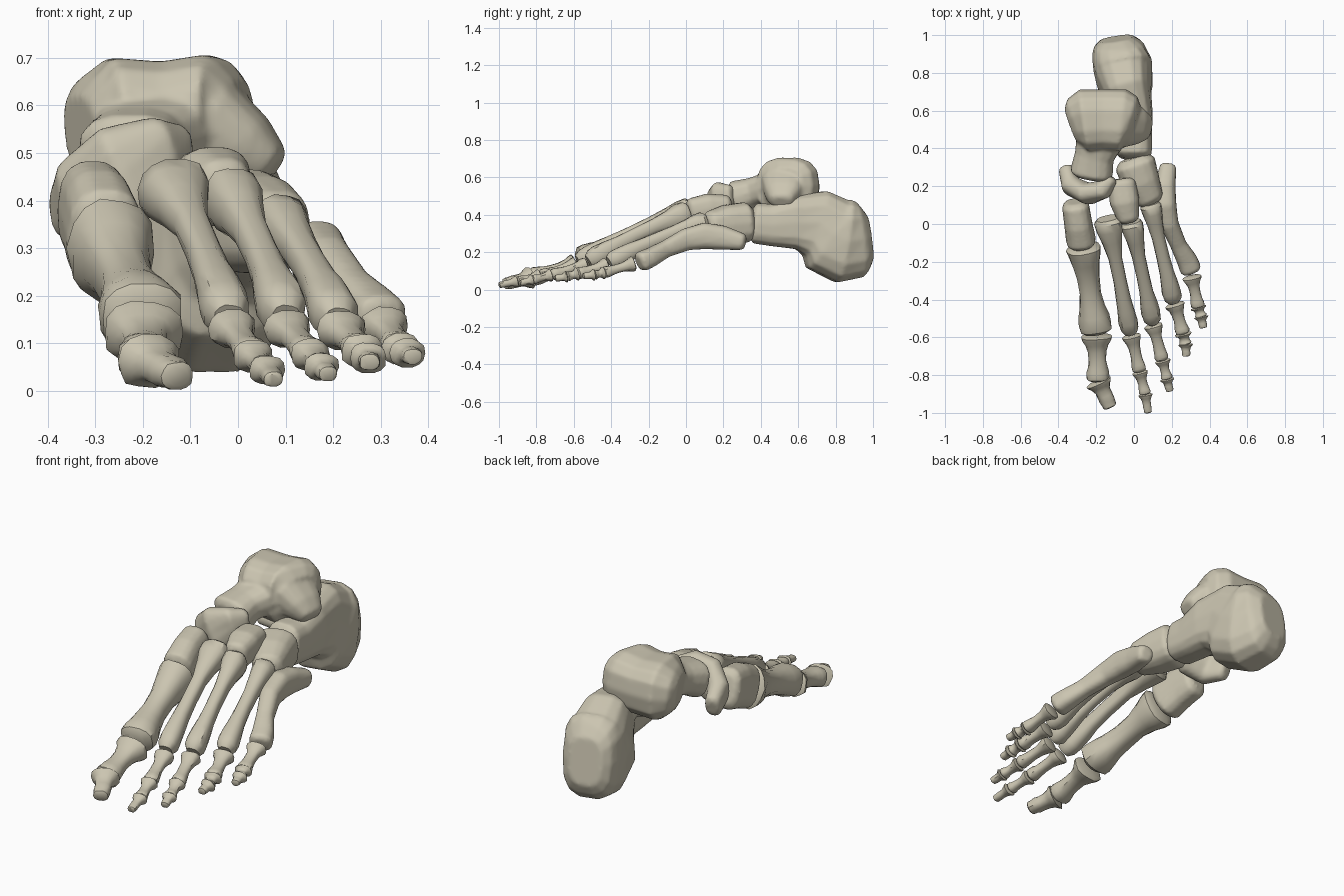
import bpy
import bmesh
import math
import random
from mathutils import Vector

random.seed(4)
default_cube = bpy.data.objects.get("Cube")
if default_cube:
    bpy.data.objects.remove(default_cube)

RING_SIDES = 14
UP = Vector((0, 0, 1))

bone_material = bpy.data.materials.new("ivory_bone")
bone_material.use_nodes = True
bone_colour = (0.6, 0.56, 0.44, 1)
bone_material.diffuse_color = bone_colour
shader = bone_material.node_tree.nodes["Principled BSDF"]
shader.inputs["Base Color"].default_value = bone_colour
shader.inputs["Roughness"].default_value = 0.8


def section(x, y, z, width, height):
    """Centre, half width and half height of one cross-section."""
    return Vector((x, y, z)), width, height


def rounded_ends(sections, depth):
    """Add a smaller cross-section beyond each end."""
    def cap(end, neighbour):
        outward = (end[0] - neighbour[0]).normalized()
        reach = depth * min(end[1], end[2])
        return end[0] + outward * reach, end[1] * 0.7, end[2] * 0.7
    first = cap(sections[0], sections[1])
    last = cap(sections[-1], sections[-2])
    return [first] + sections + [last]


def add_loft(mesh, sections, squareness, roughness=0.0):
    """Skin a row of superellipse rings laid square to the path."""
    rings = []
    count = len(sections)
    for index, (centre, width, height) in enumerate(sections):
        before = sections[max(index - 1, 0)][0]
        after = sections[min(index + 1, count - 1)][0]
        tangent = (after - before).normalized()
        side = tangent.cross(UP).normalized()
        lift = side.cross(tangent)
        ring = []
        for step in range(RING_SIDES):
            angle = math.tau * step / RING_SIDES
            c, s = math.cos(angle), math.sin(angle)
            wobble = 1 + random.uniform(-roughness, roughness)
            across = math.copysign(abs(c) ** squareness, c) * width * wobble
            above = math.copysign(abs(s) ** squareness, s) * height * wobble
            ring.append(mesh.verts.new(centre + side * across + lift * above))
        rings.append(ring)
    for ring, following in zip(rings, rings[1:]):
        for i in range(RING_SIDES):
            j = (i + 1) % RING_SIDES
            mesh.faces.new((ring[i], ring[j], following[j], following[i]))
    mesh.faces.new(rings[0])
    mesh.faces.new(rings[-1])


def finish(name, mesh, fuse=False):
    """Turn the mesh into an object; fuse melts its parts together."""
    bmesh.ops.recalc_face_normals(mesh, faces=mesh.faces[:])
    data = bpy.data.meshes.new(name)
    mesh.to_mesh(data)
    mesh.free()
    data.materials.append(bone_material)
    bone = bpy.data.objects.new(name, data)
    bpy.context.collection.objects.link(bone)
    bpy.ops.object.select_all(action="DESELECT")
    bone.select_set(True)
    bpy.context.view_layer.objects.active = bone
    if fuse:
        remesh = bone.modifiers.new("melt", "REMESH")
        remesh.mode = "VOXEL"
        remesh.voxel_size = 0.01
        remesh.use_smooth_shade = True
        smooth = bone.modifiers.new("soften", "SMOOTH")
        smooth.factor = 0.5
        smooth.iterations = 6
    else:
        bpy.ops.object.shade_smooth_by_angle(angle=math.radians(38))


def tarsal(name, *lofts, depth=0.3, squareness=0.75):
    """A chunky bone made of one or more melted lofts."""
    mesh = bmesh.new()
    for rows in lofts:
        sections = [section(*row) for row in rows]
        add_loft(mesh, rounded_ends(sections, depth), squareness)
    finish(name, mesh, fuse=True)


# Share of base, waist and head size along a long bone
LONG_PROFILE = [
    (0, 0.78, 0, 0), (0.03, 1, 0, 0), (0.1, 0.95, 0, 0), (0.2, 0.45, 0.55, 0),
    (0.35, 0, 1.05, 0), (0.55, 0, 1, 0), (0.7, 0, 0.85, 0.18),
    (0.8, 0, 0.3, 0.7), (0.9, 0, 0, 1), (0.96, 0, 0, 0.95), (1, 0, 0, 0.65),
]


def long_bone(name, start, end, base, waist, head, bow=0.0):
    """A shaft with flared ends; each size is (half width, half height)."""
    start, end = Vector(start), Vector(end)
    base, waist, head = Vector(base), Vector(waist), Vector(head)
    sections = []
    for t, in_base, in_waist, in_head in LONG_PROFILE:
        centre = start.lerp(end, t) + UP * (bow * 4 * t * (1 - t))
        size = base * in_base + waist * in_waist + head * in_head
        sections.append((centre, size.x, size.y))
    mesh = bmesh.new()
    add_loft(mesh, sections, 0.82, 0.05)
    finish(name, mesh)


# Heel bone with its inner shelf
tarsal(
    "heel_bone",
    [(0, 0.37, 0.355, 0.095, 0.11), (0, 0.46, 0.345, 0.095, 0.115),
     (0, 0.58, 0.36, 0.1, 0.145), (-0.03, 0.69, 0.355, 0.125, 0.185),
     (-0.05, 0.76, 0.295, 0.15, 0.215), (-0.06, 0.84, 0.26, 0.158, 0.228),
     (-0.085, 0.92, 0.268, 0.142, 0.205), (-0.09, 0.95, 0.272, 0.128, 0.175)],
    [(0, 0.54, 0.4, 0.1, 0.06), (-0.2, 0.5, 0.42, 0.08, 0.04)],
    depth=0.25, squareness=0.7,
)

# Ankle bone: pulley, neck with head, outer process
tarsal(
    "ankle_bone",
    [(-0.305, 0.53, 0.545, 0.14, 0.115), (-0.265, 0.545, 0.55, 0.17, 0.153),
     (-0.16, 0.55, 0.55, 0.165, 0.145), (-0.06, 0.545, 0.555, 0.17, 0.155),
     (-0.03, 0.535, 0.555, 0.15, 0.14)],
    [(-0.17, 0.48, 0.55, 0.14, 0.09), (-0.21, 0.36, 0.52, 0.105, 0.08),
     (-0.225, 0.27, 0.49, 0.115, 0.095)],
    [(-0.06, 0.53, 0.56, 0.13, 0.1), (0.02, 0.52, 0.51, 0.1, 0.075),
     (0.07, 0.51, 0.475, 0.065, 0.045)],
    depth=0.25,
)

# Boat-shaped bone wrapping the ankle head
tarsal(
    "boat_bone",
    [(-0.36, 0.29, 0.375, 0.04, 0.06), (-0.33, 0.2, 0.405, 0.055, 0.09),
     (-0.24, 0.16, 0.455, 0.058, 0.11), (-0.16, 0.185, 0.495, 0.052, 0.085),
     (-0.12, 0.24, 0.5, 0.035, 0.06)],
)

# Wedge bones and cube bone
tarsal("inner_wedge_bone",
       [(-0.31, 0.1, 0.385, 0.072, 0.105), (-0.295, 0, 0.36, 0.075, 0.112),
        (-0.28, -0.09, 0.32, 0.08, 0.112)])
tarsal("outer_wedge_bone",
       [(-0.065, 0.22, 0.44, 0.075, 0.068), (-0.05, 0.12, 0.435, 0.08, 0.08),
        (-0.03, 0.03, 0.415, 0.06, 0.075)])
tarsal("cube_bone",
       [(0.005, 0.32, 0.36, 0.11, 0.11), (0.04, 0.22, 0.35, 0.1, 0.105),
        (0.085, 0.13, 0.335, 0.075, 0.085)])

# Midfoot bones: start, end, base, waist, head, bow
midfoot = {
    "first": ((-0.27, -0.115, 0.305), (-0.2, -0.575, 0.148),
              (0.09, 0.11), (0.058, 0.062), (0.09, 0.08)),
    "second": ((-0.14, 0.03, 0.43), (-0.02, -0.575, 0.15),
               (0.075, 0.068), (0.035, 0.038), (0.05, 0.055), 0.02),
    "third": ((-0.015, 0.015, 0.41), (0.1, -0.52, 0.15),
              (0.06, 0.07), (0.034, 0.038), (0.05, 0.055), 0.02),
    "fourth": ((0.085, 0.11, 0.355), (0.21, -0.41, 0.145),
               (0.055, 0.065), (0.034, 0.038), (0.05, 0.052), 0.02),
}
for place, shape in midfoot.items():
    long_bone(place + "_midfoot_bone", *shape)

# Outermost midfoot bone, with a spur sweeping back past the cube bone
tarsal("fifth_midfoot_bone",
       [(0.18, 0.305, 0.255, 0.045, 0.045), (0.165, 0.2, 0.277, 0.055, 0.065),
        (0.167, 0.1, 0.288, 0.058, 0.072), (0.187, 0, 0.268, 0.05, 0.06),
        (0.235, -0.11, 0.217, 0.044, 0.046), (0.28, -0.19, 0.172, 0.055, 0.052),
        (0.3, -0.24, 0.15, 0.058, 0.055)])

# Toes: thickness followed by the joints from knuckle to tip
toes = {
    "first": (0.082, (-0.2, -0.585, 0.125), (-0.19, -0.83, 0.065),
              (-0.125, -0.97, 0.03)),
    "second": (0.05, (-0.015, -0.585, 0.135), (0.03, -0.78, 0.075),
               (0.06, -0.9, 0.045), (0.075, -1, 0.024)),
    "third": (0.049, (0.1, -0.53, 0.135), (0.15, -0.72, 0.078),
              (0.175, -0.82, 0.052), (0.19, -0.885, 0.035)),
    "fourth": (0.052, (0.215, -0.42, 0.13), (0.26, -0.58, 0.085),
               (0.273, -0.635, 0.07), (0.277, -0.7, 0.06)),
    "fifth": (0.05, (0.305, -0.275, 0.14), (0.34, -0.44, 0.09),
              (0.355, -0.49, 0.08), (0.368, -0.55, 0.072)),
}
for place, (thickness, *joints) in toes.items():
    names = ["near", "tip"] if len(joints) == 3 else ["near", "middle", "tip"]
    for order, name in enumerate(names):
        size = thickness * (1, 0.85, 0.75)[order]
        start, end = Vector(joints[order]), Vector(joints[order + 1])
        start = start.lerp(end, 0.02)
        flare = Vector((size, size * 0.82))
        tip = flare * (0.55 if name == "tip" else 0.75)
        long_bone(f"{place}_toe_{name}_bone", start, end,
                  flare, flare * 0.58, tip)
